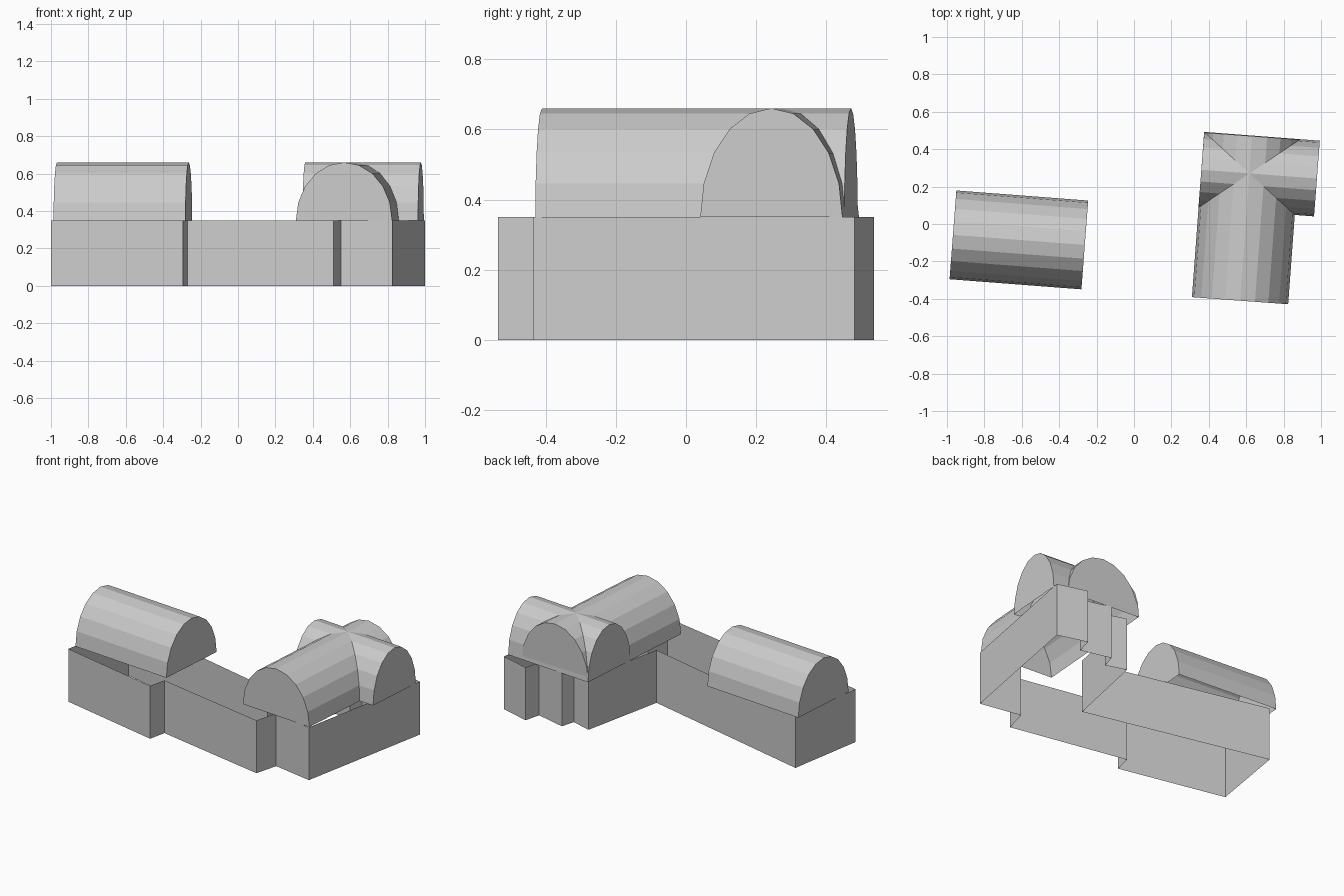
import bpy
from math import pi, sin, cos
from mathutils import Vector

if "Cube" in bpy.data.objects:
    bpy.data.objects.remove(bpy.data.objects["Cube"])

EAVES, RISE, SEGMENTS = 0.35, 0.31, 10


def make_object(name, verts, faces):
    mesh = bpy.data.meshes.new(name)
    mesh.from_pydata(verts, [], faces)
    obj = bpy.data.objects.new(name, mesh)
    bpy.context.collection.objects.link(obj)
    return obj


def walls(name, outline):
    """Open shell of upright wall sheets around a counter-clockwise plan."""
    n = len(outline)
    verts = [(x, y, z) for z in (0, EAVES) for x, y in outline]
    faces = [(i, (i + 1) % n, (i + 1) % n + n, i + n) for i in range(n)]
    return make_object(name, verts, faces)


def barrel_roof(name, start, end, radius):
    """Half-elliptical vault with end caps, open underneath."""
    a, b = Vector((*start, EAVES)), Vector((*end, EAVES))
    along = (b - a).normalized()
    side = Vector((-along.y, along.x, 0)) * radius
    n = SEGMENTS + 1
    arc = [side * cos(pi * i / SEGMENTS) + Vector((0, 0, RISE * sin(pi * i / SEGMENTS)))
           for i in range(n)]
    verts = [base + p for base in (a, b) for p in arc]
    faces = [(i, i + n, i + n + 1, i + 1) for i in range(SEGMENTS)]
    faces = [tuple(reversed(f)) for f in faces]
    faces += [tuple(reversed(range(n))), tuple(range(n, 2 * n))]
    # orient each face away from the vault's centre
    centre = (a + b) / 2
    for k, f in enumerate(faces):
        p = [verts[i] for i in f]
        normal = (p[1] - p[0]).cross(p[2] - p[1])
        if normal.dot(sum(p, Vector()) / len(p) - centre) < 0:
            faces[k] = tuple(reversed(f))
    return make_object(name, verts, faces)


# Stepped wall plan: front from left to right, then right side and back
walls("building_walls", [
    (-1.0, -0.35), (-0.295, -0.50), (-0.27, -0.385), (0.51, -0.535),
    (0.55, -0.385), (0.825, -0.435), (1.0, 0.48), (0.803, 0.535),
    (0.777, 0.43), (0.575, 0.48), (0.55, 0.39), (0.415, 0.43),
    (0.30, -0.12), (-0.915, 0.16)])

# Left roof, and the two crossing roofs on the right
barrel_roof("left_roof", (-0.968, -0.058), (-0.263, -0.112), 0.238)
barrel_roof("right_main_roof", (0.567, -0.41), (0.632, 0.47), 0.258)
barrel_roof("right_cross_roof", (0.36, 0.29), (0.978, 0.243), 0.203)
